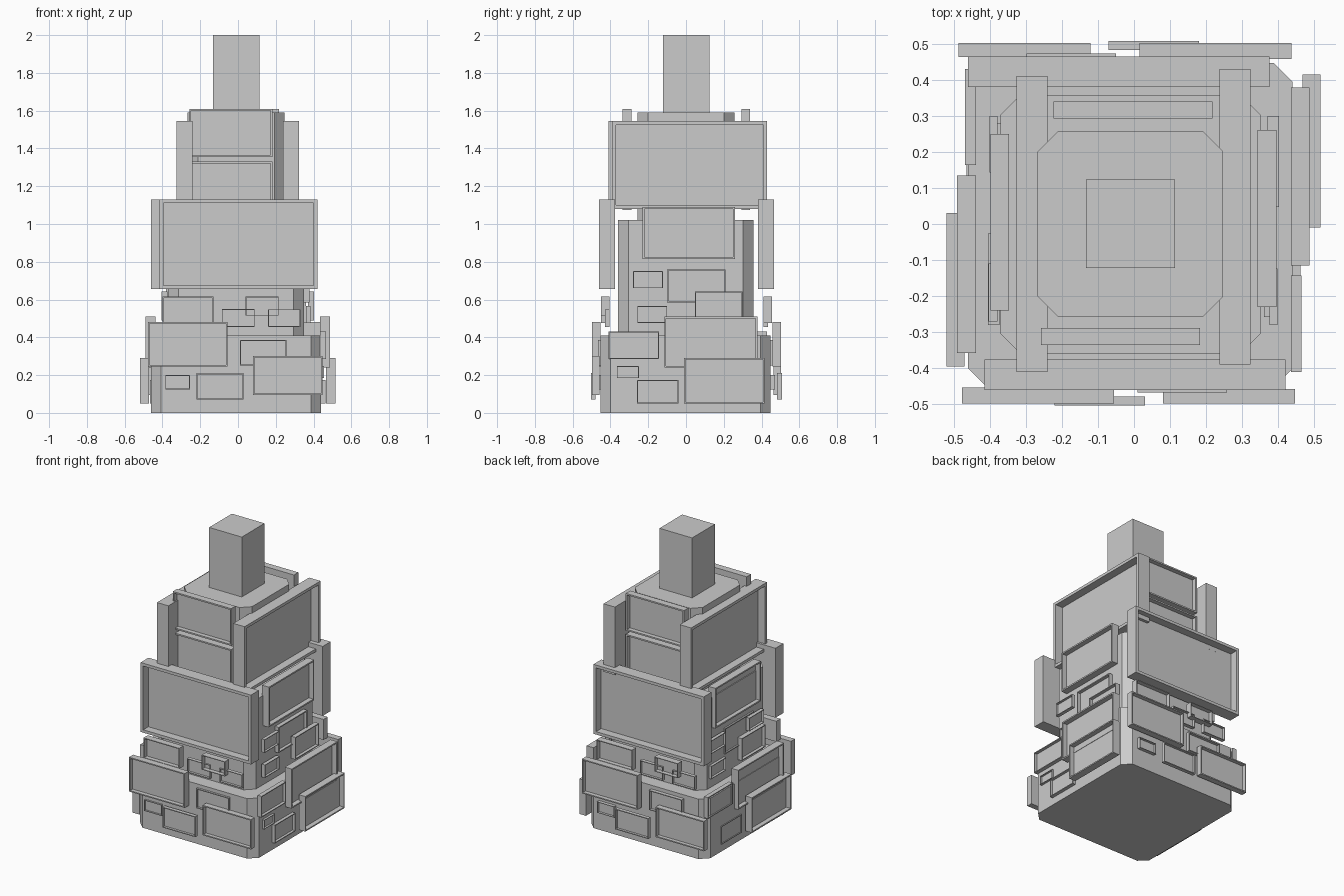
import bpy, bmesh, math
from mathutils import Matrix

if "Cube" in bpy.data.objects:
    bpy.data.objects.remove(bpy.data.objects["Cube"])


def make_object(name, bm):
    bmesh.ops.recalc_face_normals(bm, faces=bm.faces)
    mesh = bpy.data.meshes.new(name)
    bm.to_mesh(mesh)
    bm.free()
    obj = bpy.data.objects.new(name, mesh)
    bpy.context.collection.objects.link(obj)
    return obj


def tier(name, x0, x1, y0, y1, z0, z1, c=0.0):
    """Upright block with its four vertical corners cut by c."""
    if c:
        pts = [(x0 + c, y0), (x1 - c, y0), (x1, y0 + c), (x1, y1 - c),
               (x1 - c, y1), (x0 + c, y1), (x0, y1 - c), (x0, y0 + c)]
    else:
        pts = [(x0, y0), (x1, y0), (x1, y1), (x0, y1)]
    bm = bmesh.new()
    base = bm.faces.new([bm.verts.new((x, y, z0)) for x, y in pts])
    top = bmesh.ops.extrude_face_region(bm, geom=[base])["geom"]
    for v in top:
        if isinstance(v, bmesh.types.BMVert):
            v.co.z = z1
    return make_object(name, bm)


def panel(name, side, u0, u1, z0, z1, d0, d1, rim):
    """Framed screen; u runs along the wall, d outward from the axis."""
    bm = bmesh.new()
    bmesh.ops.create_cube(bm, size=1.0)
    for v in bm.verts:
        v.co = (u0 if v.co.x < 0 else u1,
                -d1 if v.co.y < 0 else -d0,
                z0 if v.co.z < 0 else z1)
    bm.normal_update()
    front = min(bm.faces, key=lambda f: f.calc_center_median().y)
    bmesh.ops.inset_region(bm, faces=[front], thickness=rim)
    inner = [f for f in bm.faces if f.is_valid and f == front][0]
    # step the screen back inside its frame
    walls = bmesh.ops.extrude_discrete_faces(bm, faces=[inner])["faces"]
    screen = walls[0]
    bmesh.ops.translate(bm, verts=screen.verts, vec=(0, 0.65 * (d1 - d0), 0))
    angle, shift = SIDES[side]
    bm.transform(Matrix.Translation(shift) @ Matrix.Rotation(angle, 4, 'Z'))
    return make_object(side + "_" + name, bm)


SIDES = {
    "front": (0, (0, 0, 0)),
    "back": (math.pi, (-0.04, 0.005, 0)),
    "right": (math.pi / 2, (0, 0, 0)),
    "left": (-math.pi / 2, (-0.003, 0.02, 0)),
}

# Stepped tower core
tier("lower_tier", -0.46, 0.44, -0.453, 0.447, 0, 0.41, 0.053)
tier("middle_tier", -0.37, 0.35, -0.36, 0.358, 0.41, 1.02, 0.055)
tier("upper_tier", -0.267, 0.247, -0.256, 0.256, 1.02, 1.59, 0.055)
tier("roof_post", -0.133, 0.114, -0.122, 0.124, 1.59, 2.0)

# Screens: name, u0, u1, z0, z1, inner depth, outer depth, rim
FRONT = [
    ("top_screen", -0.258, 0.183, 1.355, 1.61, 0.288, 0.335, 0.014),
    ("second_screen", -0.258, 0.183, 1.075, 1.33, 0.288, 0.335, 0.014),
    ("main_screen", -0.415, 0.42, 0.655, 1.13, 0.375, 0.46, 0.028),
    ("mid_screen_a", -0.40, -0.13, 0.475, 0.615, 0.405, 0.45, 0.008),
    ("mid_screen_b", 0.04, 0.215, 0.515, 0.615, 0.405, 0.45, 0.006),
    ("mid_screen_c", -0.085, 0.088, 0.455, 0.55, 0.405, 0.43, 0.006),
    ("mid_screen_d", 0.16, 0.33, 0.455, 0.548, 0.405, 0.43, 0.006),
    ("low_screen_a", -0.477, -0.055, 0.245, 0.48, 0.453, 0.497, 0.011),
    ("low_screen_b", 0.08, 0.447, 0.095, 0.30, 0.458, 0.497, 0.011),
    ("low_screen_c", 0.01, 0.258, 0.25, 0.385, 0.44, 0.467, 0.008),
    ("low_screen_d", -0.22, 0.03, 0.07, 0.21, 0.478, 0.503, 0.008),
    ("low_screen_e", -0.385, -0.255, 0.125, 0.20, 0.44, 0.465, 0.005),
]
RIGHT = [
    ("top_screen", -0.39, 0.43, 1.08, 1.545, 0.237, 0.323, 0.028),
    ("second_screen", -0.23, 0.26, 0.815, 1.09, 0.343, 0.395, 0.014),
    ("mid_screen_a", -0.28, -0.123, 0.66, 0.75, 0.375, 0.398, 0.006),
    ("mid_screen_b", -0.10, 0.21, 0.585, 0.76, 0.345, 0.378, 0.01),
    ("mid_screen_c", 0.047, 0.30, 0.49, 0.642, 0.37, 0.402, 0.008),
    ("mid_screen_d", -0.258, -0.10, 0.477, 0.565, 0.36, 0.385, 0.006),
    ("low_screen_a", -0.41, -0.143, 0.285, 0.43, 0.435, 0.465, 0.008),
    ("low_screen_b", -0.115, 0.378, 0.24, 0.51, 0.435, 0.487, 0.013),
    ("low_screen_c", -0.01, 0.415, 0.05, 0.29, 0.467, 0.517, 0.012),
    ("low_screen_d", -0.365, -0.25, 0.185, 0.247, 0.435, 0.455, 0.005),
    ("low_screen_e", -0.26, -0.04, 0.05, 0.175, 0.435, 0.462, 0.008),
]

# Opposite walls repeat the same layout, turned half way round
for sides, layout in ((("front", "back"), FRONT), (("right", "left"), RIGHT)):
    for side in sides:
        for name, *dims in layout:
            panel(name, side, *dims)
# One extra small screen on the left wall
panel("mid_screen_e", "left", 0.13, 0.29, 0.66, 0.75, 0.375, 0.40, 0.006)
